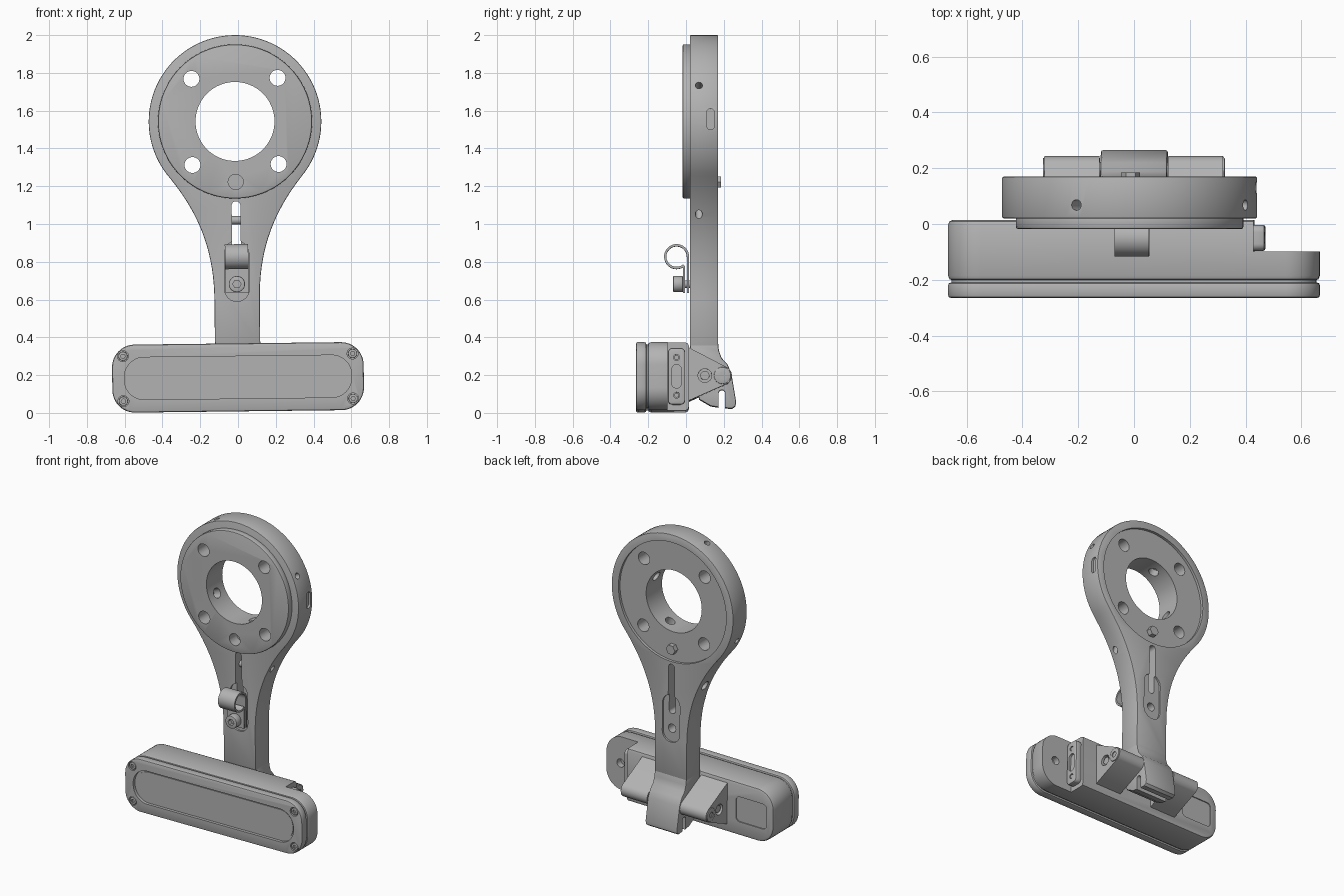
import bpy, bmesh
from math import sin, cos, pi, radians
from mathutils import Vector, Matrix
from mathutils.geometry import interpolate_bezier

if "Cube" in bpy.data.objects:
    bpy.data.objects.remove(bpy.data.objects["Cube"])

grey = bpy.data.materials.new("satin grey metal")
grey.use_nodes = True
colour = (0.45, 0.45, 0.45, 1)
grey.diffuse_color = colour
grey.node_tree.nodes["Principled BSDF"].inputs["Base Color"].default_value = colour
parts = []


def modify(ob, kind, **settings):
    mod = ob.modifiers.new(kind, kind)
    for key, value in settings.items():
        setattr(mod, key, value)
    bpy.context.view_layer.objects.active = ob
    bpy.ops.object.modifier_apply(modifier=mod.name)


def prism(name, outline, axis, a, b, bevel=0):
    """Extrude a 2D outline along x (outline in y, z) or along y (outline in x, z)."""
    place = (lambda p, t: (t, p[0], p[1])) if axis == "x" else (lambda p, t: (p[0], t, p[1]))
    bm = bmesh.new()
    near = [bm.verts.new(place(p, a)) for p in outline]
    far = [bm.verts.new(place(p, b)) for p in outline]
    bm.faces.new(near)
    bm.faces.new(far[::-1])
    for i in range(len(outline)):
        j = (i + 1) % len(outline)
        bm.faces.new((near[i], far[i], far[j], near[j]))
    bmesh.ops.recalc_face_normals(bm, faces=bm.faces)
    mesh = bpy.data.meshes.new(name)
    bm.to_mesh(mesh)
    bm.free()
    mesh.materials.append(grey)
    ob = bpy.data.objects.new(name, mesh)
    bpy.context.collection.objects.link(ob)
    parts.append(ob)
    if bevel:
        modify(ob, "BEVEL", width=bevel, segments=2, limit_method="ANGLE", angle_limit=radians(50))
    return ob


def arc(cx, cz, r, start, end, n):
    angles = [radians(start + (end - start) * i / n) for i in range(n + 1)]
    return [(cx + r * cos(t), cz + r * sin(t)) for t in angles]


def circle(cx, cz, r, n=32):
    return arc(cx, cz, r, 0, 360 - 360 / n, n - 1)


def rounded(cx, cz, hw, hh, r, n=8):
    pts = []
    for k, (sx, sz) in enumerate([(1, 1), (-1, 1), (-1, -1), (1, -1)]):
        pts += arc(cx + sx * (hw - r), cz + sz * (hh - r), r, 90 * k, 90 * k + 90, n)
    # drop coincident points where a straight side vanishes
    return [p for i, p in enumerate(pts) if (Vector(p) - Vector(pts[i - 1])).length > 1e-5]


def rod(name, start, end, r, n=24):
    start, end = Vector(start), Vector(end)
    ob = prism(name, circle(0, 0, r, n), "x", 0, (end - start).length)
    turn = (end - start).to_track_quat("X", "Z").to_matrix().to_4x4()
    ob.data.transform(Matrix.Translation(start) @ turn)
    return ob


def cut(ob, *cutters):
    for c in cutters:
        modify(ob, "BOOLEAN", operation="DIFFERENCE", object=c, solver="EXACT")
        parts.remove(c)
        bpy.data.objects.remove(c)


# Mount ring with tapering arm
RZ, RR, ARM = 1.543, 0.457, 0.12
start = arc(0, RZ, RR, -40, -40, 1)[0]
neck = interpolate_bezier(Vector((*start, 0)), Vector((0.19, 1.05, 0)),
                          Vector((ARM, 0.85, 0)), Vector((ARM, 0.6, 0)), 18)
side = [(p.x, p.y) for p in neck[1:]] + [(ARM, 0.35)]
outline = arc(0, RZ, RR, -40, 220, 72) + [(-x, z) for x, z in side] + side[::-1]
arm = prism("ring_arm", outline, "y", 0.02, 0.17, 0.006)
cut(arm,
    prism("c", circle(0, RZ, 0.405, 64), "y", 0.152, 0.3),
    prism("c", circle(0, RZ, 0.209, 64), "y", -0.1, 0.3),
    prism("c", rounded(0, 0.95, 0.023, 0.17, 0.022), "y", -0.1, 0.3),
    prism("c", rounded(0, 0.75, 0.065, 0.16, 0.064), "y", -0.1, 0.032),
    prism("c", rounded(0, 0.75, 0.065, 0.16, 0.064), "y", 0.158, 0.3),
    prism("c", circle(0, 0.68, 0.028), "y", 0.08, 0.3),
    prism("c", rounded(0.13, 1.55, 0.02, 0.055, 0.019), "x", 0.44, 0.6),
    rod("c", (-0.4, 0.09, 1.0), (-0.1, 0.09, 1.0), 0.03))
flange = prism("front_flange", circle(0, RZ, 0.408, 72), "y", -0.018, 0.03, 0.008)
cut(flange, prism("c", circle(0, RZ, 0.209, 64), "y", -0.1, 0.3))

# Mounting holes, locating hole and radial screw holes
for sx in (-1, 1):
    for sz in (-1, 1):
        for ob in (arm, flange):
            cut(ob, prism("c", circle(sx * 0.228, RZ + sz * 0.228, 0.042), "y", -0.1, 0.3))
for ob in (arm, flange):
    cut(ob, prism("c", circle(0, 1.223, 0.04), "y", -0.1, 0.06))
for k in range(4):
    t = radians(24 + 90 * k)
    point = lambda r: (r * cos(t), 0.068, RZ + r * sin(t))
    cut(arm, rod("c", point(0.1), point(0.7), 0.019), rod("c", point(0.1), point(0.26), 0.032))
prism("locating_nut", circle(0, 1.223, 0.034, 6), "y", 0.14, 0.185)
rod("slot_pin", (-0.04, 0.08, 1.02), (0.04, 0.08, 1.02), 0.022)

# Hinge foot at the bottom of the arm
foot = prism("hinge_foot", [(0.02, 0.37), (0.17, 0.37), (0.174, 0.33), (0.188, 0.29), (0.22, 0.255),
                            (0.24, 0.21), (0.265, 0.06), (0.262, 0.035), (0.245, 0.022),
                            (0.19, 0.025), (0.13, 0.035), (0.07, 0.07), (0.03, 0.26)],
             "x", -ARM, ARM, 0.008)
cut(foot, prism("c", rounded(0.19, 0.05, 0.017, 0.07, 0.016), "x", -0.3, 0.3))

# Cable clip: open loop with two straps, held by a socket screw
CY, CZ = -0.05, 0.827
loop = arc(CY, CZ, 0.066, 0, 300, 30) + [(-0.017, 0.635), (-0.005, 0.635), (-0.005, 0.775)]
loop += arc(CY, CZ, 0.054, 310, 0, 30) + [(0.004, 0.635), (0.016, 0.635)]
prism("cable_clip", loop, "x", -0.062, 0.062)
screw = prism("clip_screw", circle(0, 0.682, 0.043), "y", -0.068, -0.016, 0.005)
cut(screw, prism("c", circle(0, 0.682, 0.022, 6), "y", -0.1, -0.04))
prism("clip_bolt", circle(0, 0.682, 0.02), "y", -0.04, 0.1)

# Lamp housing: front bezel, groove and stepped body
HZ, HW, HH = 0.188, 0.666, 0.18
bezel = prism("front_bezel", rounded(0, HZ, HW, HH, 0.12, 12), "y", -0.265, -0.21, 0.01)
cut(bezel, prism("c", rounded(0, HZ, 0.602, 0.112, 0.105, 12), "y", -0.4, -0.245))
prism("lens", rounded(0, HZ, 0.588, 0.1, 0.095, 12), "y", -0.25, -0.241)
prism("seal", rounded(0, HZ, HW - 0.012, HH - 0.012, 0.108, 12), "y", -0.215, -0.198)
body = prism("housing_body", rounded(0, HZ, HW, HH, 0.12, 12), "y", -0.203, 0.015, 0.018)
cut(body,
    prism("c", rounded(0.83, HZ, 0.4, 0.4, 0.01), "y", -0.098, 0.2),
    prism("c", rounded(-0.5, HZ, 0.115, 0.085, 0.03), "y", 0.008, 0.1),
    prism("c", circle(0.56, HZ, 0.028), "y", -0.14, 0.1))

# Bezel corner screws
for sx in (-1, 1):
    for sz in (-1, 1):
        x, z = sx * 0.608, HZ + sz * 0.119
        cut(bezel, prism("c", circle(x, z, 0.029), "y", -0.4, -0.245))
        head = prism("bezel_screw", circle(x, z, 0.024), "y", -0.263, -0.235, 0.003)
        cut(head, prism("c", circle(x, z, 0.012, 6), "y", -0.4, -0.252))

# Connector on the step of the housing
plug = prism("connector", rounded(-0.05, HZ, 0.046, 0.15, 0.025), "x", 0.42, 0.47, 0.008)
cut(plug, prism("c", rounded(-0.05, HZ, 0.025, 0.062, 0.024), "x", 0.455, 0.6))
for dz in (-0.1, 0.1):
    cut(plug, prism("c", circle(-0.05, HZ + dz, 0.016), "x", 0.455, 0.6))
    prism("connector_screw", circle(-0.05, HZ + dz, 0.012), "x", 0.44, 0.466)

# Wedge-shaped hinge ears with pivot and locking screws
PY, PZ = 0.193, 0.194
for s in (-1, 1):
    shape = [(-0.03, 0.366)] + arc(PY, PZ, 0.05, 57, -57, 12) + [(0.0, 0.055), (-0.03, 0.055)]
    ear = prism("hinge_ear", shape, "x", s * 0.123, s * 0.32)
    cut(ear, prism("c", circle(0.1, PZ, 0.036), "x", s * 0.28, s * 0.5))
    prism("lock_screw", circle(0.1, PZ, 0.024), "x", s * 0.26, s * 0.312)
    pivot = prism("pivot_cap", circle(PY, PZ, 0.045), "x", s * 0.3, s * 0.326, 0.004)
    cut(pivot, prism("c", circle(PY, PZ, 0.02, 6), "x", s * 0.312, s * 0.5))
rod("pivot_pin", (-0.3, PY, PZ), (0.3, PY, PZ), 0.03)

# Smooth shading and the slight lean of the whole assembly
hinge = Vector((0, 0, HZ))
lean = Matrix.Translation(hinge) @ Matrix.Rotation(radians(-0.67), 4, "Y") @ Matrix.Translation(-hinge)
bpy.ops.object.select_all(action="DESELECT")
for ob in parts:
    ob.data.transform(lean)
    ob.select_set(True)
bpy.context.view_layer.objects.active = parts[0]
bpy.ops.object.shade_smooth_by_angle(angle=radians(30))
